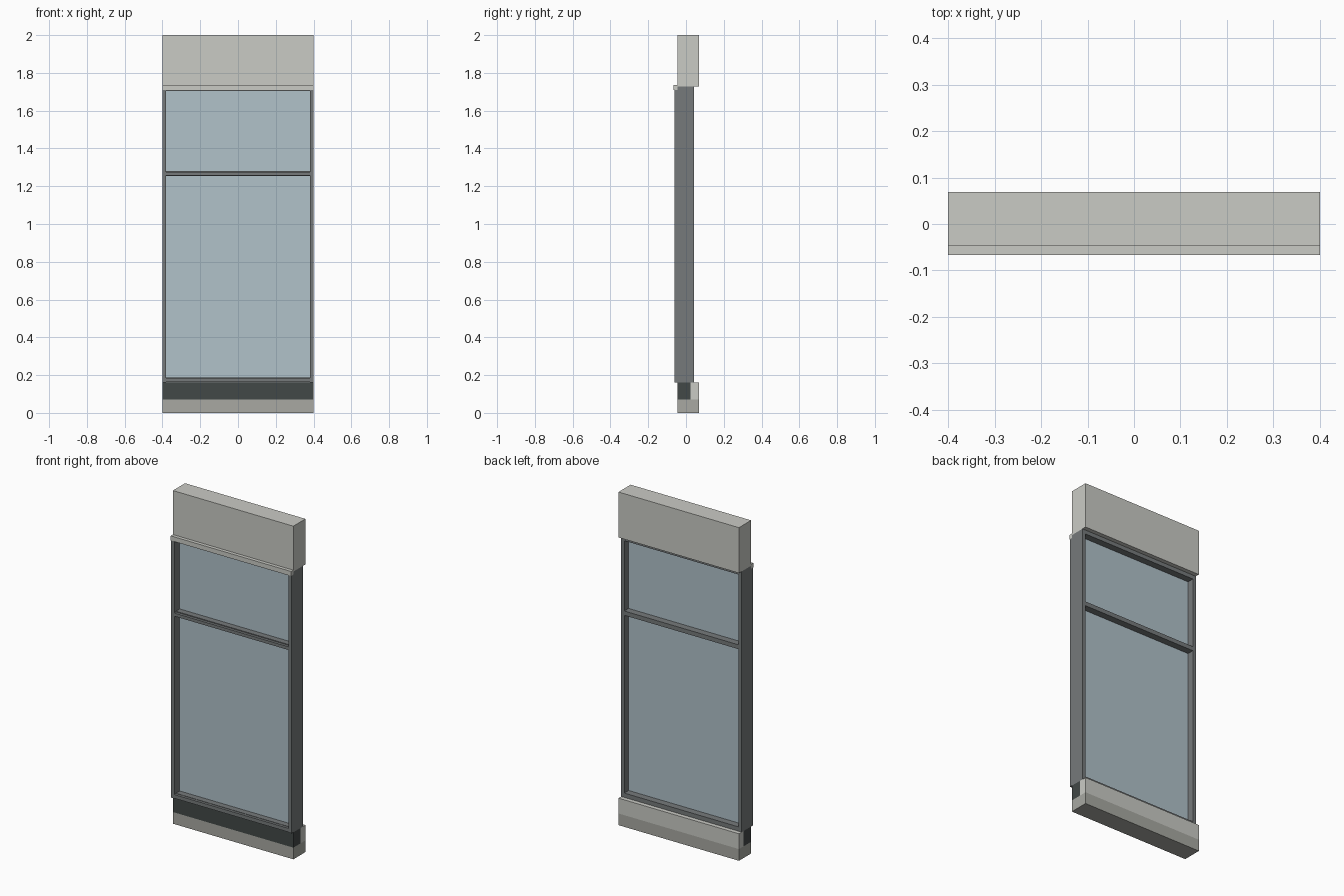
import bpy
import bmesh

if "Cube" in bpy.data.objects:
    bpy.data.objects.remove(bpy.data.objects["Cube"])


def material(name, rgb):
    """Flat material from 0-255 display values."""
    lin = [((c / 255 + 0.055) / 1.055) ** 2.4 for c in rgb]
    m = bpy.data.materials.new(name)
    m.diffuse_color = (*lin, 1)
    m.use_nodes = True
    m.node_tree.nodes["Principled BSDF"].inputs["Base Color"].default_value = m.diffuse_color
    return m


LIGHT = material("light_stone", (202, 203, 197))
BASE = material("grey_stone", (168, 169, 162))
FRAME = material("frame_grey", (118, 122, 123))
DARK = material("dark_panel", (66, 72, 71))
GLASS = material("pale_blue_glass", (177, 194, 202))


def box(name, mat, x, y, z):
    """Box spanning the (low, high) ranges on each axis."""
    bm = bmesh.new()
    bmesh.ops.create_cube(bm, size=1)
    for v in bm.verts:
        v.co = [r[0] if c < 0 else r[1] for c, r in zip(v.co, (x, y, z))]
    me = bpy.data.meshes.new(name)
    bm.to_mesh(me)
    bm.free()
    me.materials.append(mat)
    ob = bpy.data.objects.new(name, me)
    bpy.context.collection.objects.link(ob)
    return ob


W = 0.40                      # half width of the whole panel
FULL = (-W, W)
IN = 0.38                     # half width of the glazed opening
BODY = (-0.046, 0.043)        # depth of the frame profiles
CAP = (-0.062, -0.046)        # depth of the front cover caps

# Masonry above and below the window
box("header", LIGHT, FULL, (-0.046, 0.069), (1.727, 2.0))
box("header_ledge", LIGHT, FULL, (-0.067, -0.046), (1.709, 1.736))
box("base_block", BASE, FULL, (-0.046, 0.069), (0, 0.07))
box("base_back_strip", LIGHT, FULL, (0.024, 0.069), (0.07, 0.162))
box("base_dark_panel", DARK, FULL, (-0.046, 0.024), (0.07, 0.162))

# Side stiles with their front caps
for side, s in (("left", -1), ("right", 1)):
    xs = tuple(sorted((s * IN, s * W)))
    box(side + "_stile", FRAME, xs, BODY, (0.162, 1.727))
    box(side + "_stile_cap", FRAME, xs, CAP, (0.162, 1.709))

# Horizontal rails with their front caps
for name, lo, hi, cap_hi in (("bottom_rail", 0.162, 0.188, 0.186),
                             ("transom", 1.255, 1.281, 1.276),
                             ("top_rail", 1.703, 1.727, 1.709)):
    box(name, FRAME, (-IN, IN), BODY, (lo, hi))
    box(name + "_cap", FRAME, (-IN, IN), CAP, (lo + 0.002, cap_hi))

# Glass panes
box("lower_pane", GLASS, (-IN, IN), (-0.010, 0.002), (0.188, 1.255))
box("upper_pane", GLASS, (-IN, IN), (-0.010, 0.002), (1.281, 1.703))
